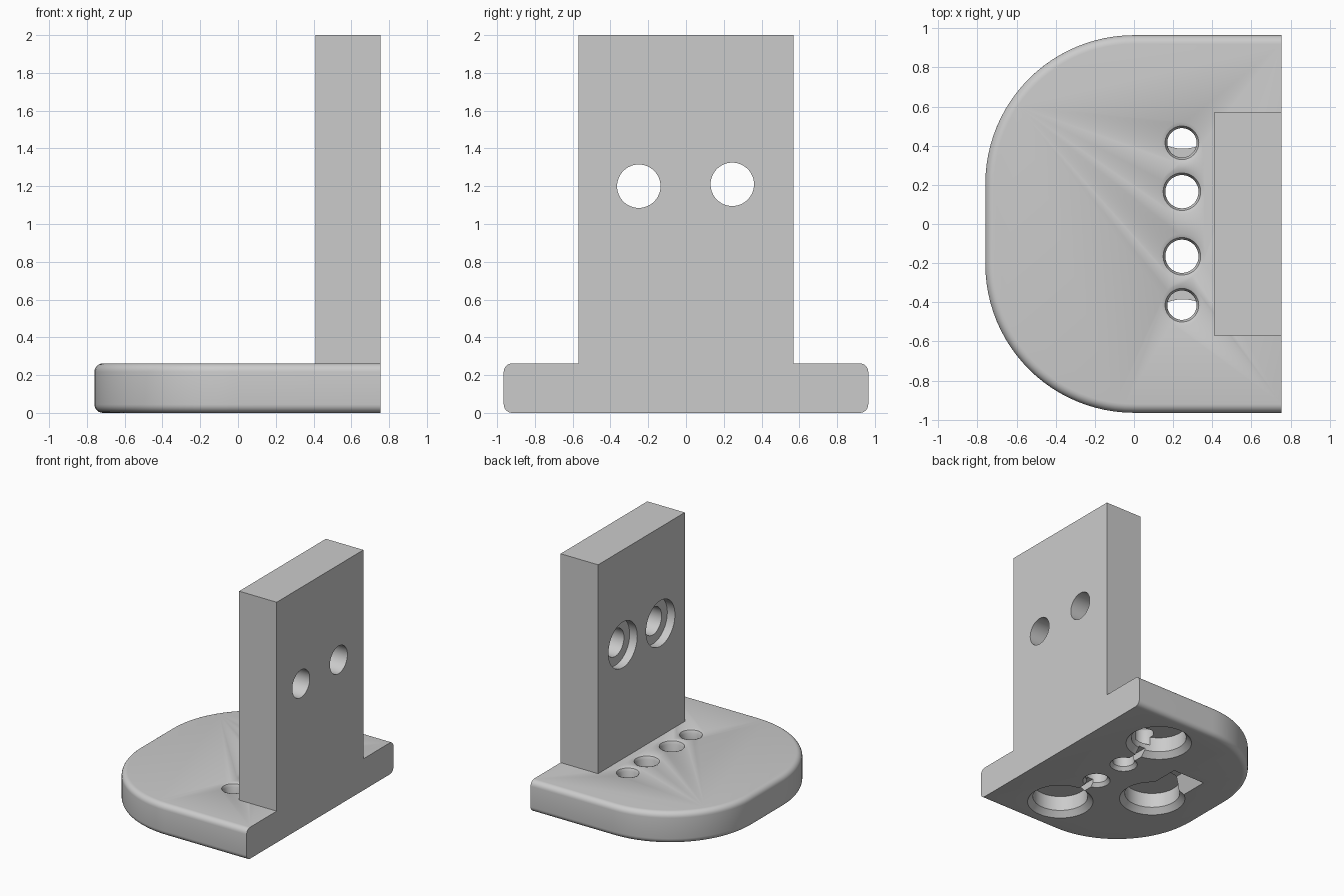
import bpy, bmesh
from math import sin, cos, pi, radians
from mathutils import Matrix

if "Cube" in bpy.data.objects:
    bpy.data.objects.remove(bpy.data.objects["Cube"], do_unlink=True)

# Single grey material
grey = bpy.data.materials.new("plain_grey")
grey.use_nodes = True
grey.diffuse_color = (0.6, 0.6, 0.6, 1)
grey.node_tree.nodes["Principled BSDF"].inputs["Base Color"].default_value = (0.6, 0.6, 0.6, 1)

BACK, SIDE, TOP, CORNER, FILLET = 0.755, 0.965, 0.262, 0.76, 0.045


def make(name, bm):
    bmesh.ops.recalc_face_normals(bm, faces=bm.faces)
    mesh = bpy.data.meshes.new(name)
    bm.to_mesh(mesh)
    bm.free()
    mesh.materials.append(grey)
    obj = bpy.data.objects.new(name, mesh)
    bpy.context.collection.objects.link(obj)
    return obj


def loft(name, rings):
    """Skin a stack of equal rings and cap both ends."""
    bm = bmesh.new()
    rows = [[bm.verts.new(p) for p in ring] for ring in rings]
    n = len(rows[0])
    for a, b in zip(rows, rows[1:]):
        for i in range(n):
            j = (i + 1) % n
            bm.faces.new((a[i], a[j], b[j], b[i]))
    bm.faces.new(rows[0])
    bm.faces.new(rows[-1])
    return make(name, bm)


def turned(name, profile, matrix, n=48):
    """Round cutter from (radius, height) pairs."""
    return loft(name, [[matrix @ Matrix.Translation((r * cos(2 * pi * i / n), r * sin(2 * pi * i / n), z)).translation
                        for i in range(n)] for r, z in profile])


def hull(name, points, matrix):
    bm = bmesh.new()
    for p in points:
        bm.verts.new(p)
    bmesh.ops.convex_hull(bm, input=bm.verts)
    bm.transform(matrix)
    return make(name, bm)


def box_points(x0, x1, y0, y1, z0, z1):
    return [(x, y, z) for x in (x0, x1) for y in (y0, y1) for z in (z0, z1)]


def cut(target, cutter):
    cutter.hide_render = True
    mod = target.modifiers.new("cut", "BOOLEAN")
    mod.operation, mod.solver, mod.object = "DIFFERENCE", "EXACT", cutter
    bpy.context.view_layer.objects.active = target
    bpy.ops.object.modifier_apply(modifier=mod.name)
    bpy.data.objects.remove(cutter, do_unlink=True)


def outline(inset, z, n=24):
    """D-shaped ring, square at the wall end."""
    r, c = CORNER - inset, SIDE - CORNER
    half = [(BACK, SIDE - inset)] + [(-r * sin(pi / 2 * i / n), c + r * cos(pi / 2 * i / n)) for i in range(n + 1)]
    return [(x, y, z) for x, y in half] + [(x, -y, z) for x, y in reversed(half)]


# Base plate with rounded rims
arc = [radians(15 * k) for k in range(7)]
rims = [(FILLET * (1 - sin(a)), FILLET * (1 - cos(a))) for a in arc]
base = loft("base_plate", [outline(d, z) for d, z in rims] + [outline(d, TOP - z) for d, z in reversed(rims)])

# Upright plate
upright = hull("upright_plate", box_points(0.41, BACK, -0.57, 0.57, TOP, 2), Matrix())

# Counterbored bolt holes in the upright
for y, z in ((-0.25, 1.2), (0.245, 1.21)):
    m = Matrix.Translation((0.41, y, z)) @ Matrix.Rotation(pi / 2, 4, "Y")
    cut(upright, turned("bolt_hole", [(0.19, -0.1), (0.19, 0.07), (0.115, 0.07), (0.115, 0.5)], m))

# Keyhole pockets underneath: round entry plus tapered slot
for x, y, turn in ((0.25, 0.6, pi), (0.25, -0.6, pi), (-0.27, -0.1, pi / 2)):
    m = Matrix.Translation((x, y, 0)) @ Matrix.Rotation(turn, 4, "Z")
    cut(base, turned("pocket", [(0.275, -0.02), (0.215, 0.045), (0.215, 0.17)], m))
    mouth = [(px, py, -0.02) for px in (0, 0.46) for py in (-0.16, 0.16)]
    deep = [(px, py, 0.14) for px in (0, 0.35) for py in (-0.08, 0.08)]
    cut(base, hull("slot", mouth + deep, m))

# Row of screw holes, with channels joining them to the side pockets
rim = [(0.115, TOP + 0.02), (0.115, TOP), (0.096, TOP - 0.008), (0.085, TOP - 0.03)]
for s in (-1, 1):
    cut(base, turned("screw_hole", rim + [(0.085, 0.03), (0.115, -0.01)], Matrix.Translation((0.245, s * 0.165, 0))))
    cut(base, turned("vent_hole", [(r - 0.01, z) for r, z in rim] + [(0.075, 0.1)],
                     Matrix.Translation((0.245, s * 0.415, 0))))
    ends = sorted((s * 0.17, s * 0.42))
    cut(base, hull("channel", box_points(0.215, 0.275, *ends, -0.02, 0.06), Matrix()))

# Smooth rounded surfaces, crisp edges
for obj in (base, upright):
    bpy.ops.object.select_all(action="DESELECT")
    obj.select_set(True)
    bpy.context.view_layer.objects.active = obj
    bpy.ops.object.shade_smooth_by_angle(angle=radians(30))
